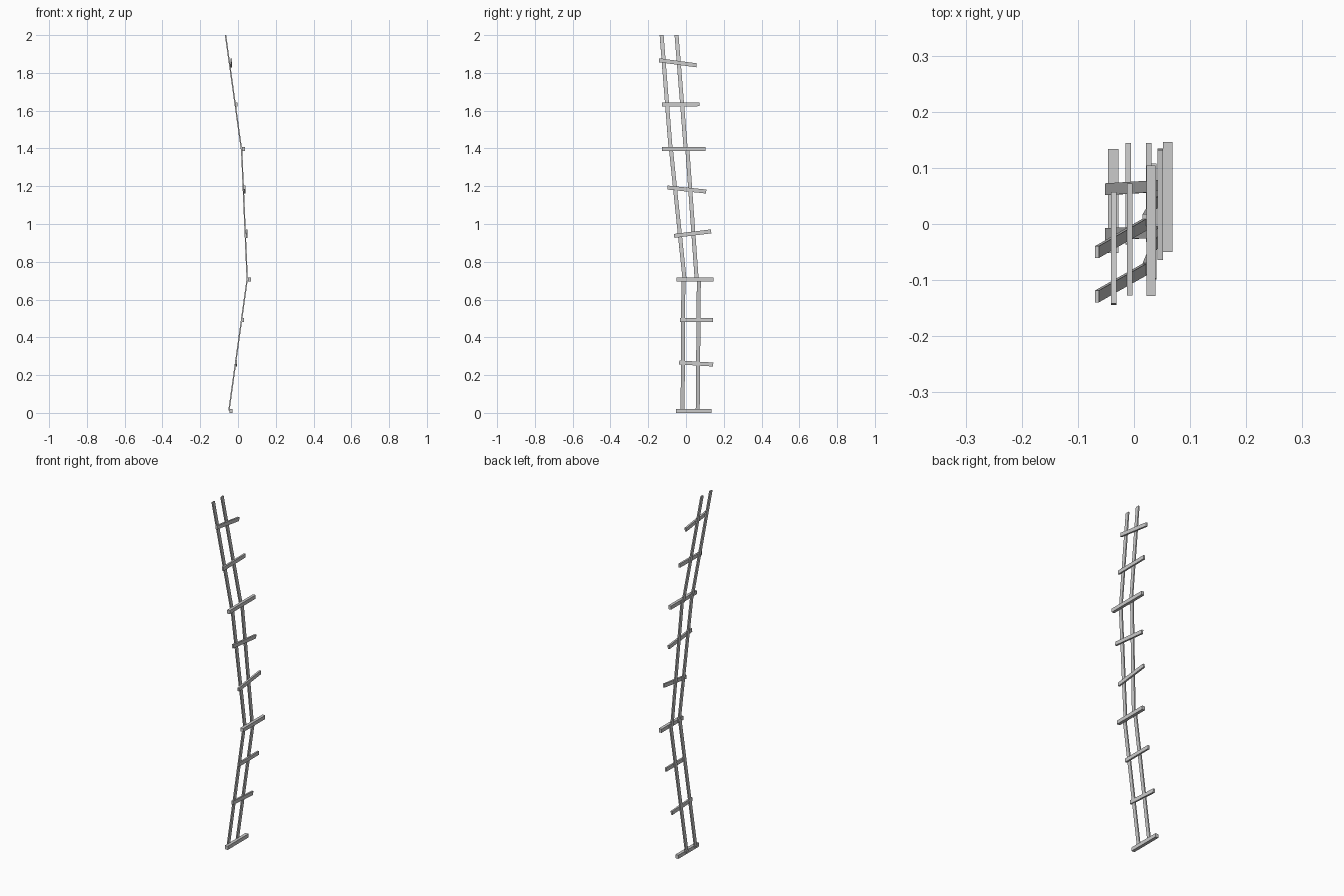
import bpy
from mathutils import Vector

if "Cube" in bpy.data.objects:
    bpy.data.objects.remove(bpy.data.objects["Cube"])


def beam(name, start, end, side, width, depth):
    """Rectangular beam from start to end; width runs along the side direction."""
    a, b = Vector(start), Vector(end)
    axis = (b - a).normalized()
    u = Vector(side)
    u = (u - axis * u.dot(axis)).normalized() * width / 2
    v = axis.cross(u).normalized() * depth / 2
    verts = [p + su * u + sv * v for p in (a, b)
             for su, sv in ((-1, -1), (1, -1), (1, 1), (-1, 1))]
    faces = [(3, 2, 1, 0), (4, 5, 6, 7)]
    faces += [(i, (i + 1) % 4, (i + 1) % 4 + 4, i + 4) for i in range(4)]
    mesh = bpy.data.meshes.new(name)
    mesh.from_pydata(verts, [], faces)
    mesh.update()
    obj = bpy.data.objects.new(name, mesh)
    bpy.context.collection.objects.link(obj)
    return obj


# Rails: three leaning sections, each a pair of flat strips
# (x, z) start, (x, z) end, then (y start, y end) for each strip
sections = [
    ("lower", (-0.048, 0.012), (0.049, 0.71), (0.062, 0.068), (-0.018, -0.014)),
    ("middle", (0.049, 0.70), (0.019, 1.40), (0.057, 0.007), (-0.007, -0.080)),
    ("upper", (0.019, 1.39), (-0.066, 2.0), (-0.001, -0.050), (-0.081, -0.129)),
]
for name, (x0, z0), (x1, z1), back, front in sections:
    for side, (y0, y1) in (("back", back), ("front", front)):
        beam(f"{name}_{side}_rail", (x0, y0, z0), (x1, y1, z1),
             (0, 1, 0), 0.021, 0.007)

# Rungs: centre x, width in x, front end (y, z), back end (y, z)
rungs = [
    (-0.037, 0.018, (-0.052, 0.011), (0.134, 0.011)),
    (-0.010, 0.010, (-0.036, 0.267), (0.144, 0.256)),
    (0.026, 0.010, (-0.032, 0.493), (0.144, 0.493)),
    (0.0605, 0.017, (-0.050, 0.706), (0.146, 0.706)),
    (0.0465, 0.010, (-0.063, 0.937), (0.133, 0.961)),
    (0.035, 0.010, (-0.098, 1.193), (0.107, 1.172)),
    (0.030, 0.016, (-0.128, 1.398), (0.104, 1.398)),
    (-0.0075, 0.010, (-0.127, 1.632), (0.072, 1.634)),
    (-0.036, 0.010, (-0.143, 1.867), (0.056, 1.840)),
]
for i, (x, w, (y0, z0), (y1, z1)) in enumerate(rungs, 1):
    beam(f"rung_{i}", (x, y0, z0), (x, y1, z1), (1, 0, 0), w, 0.021)
